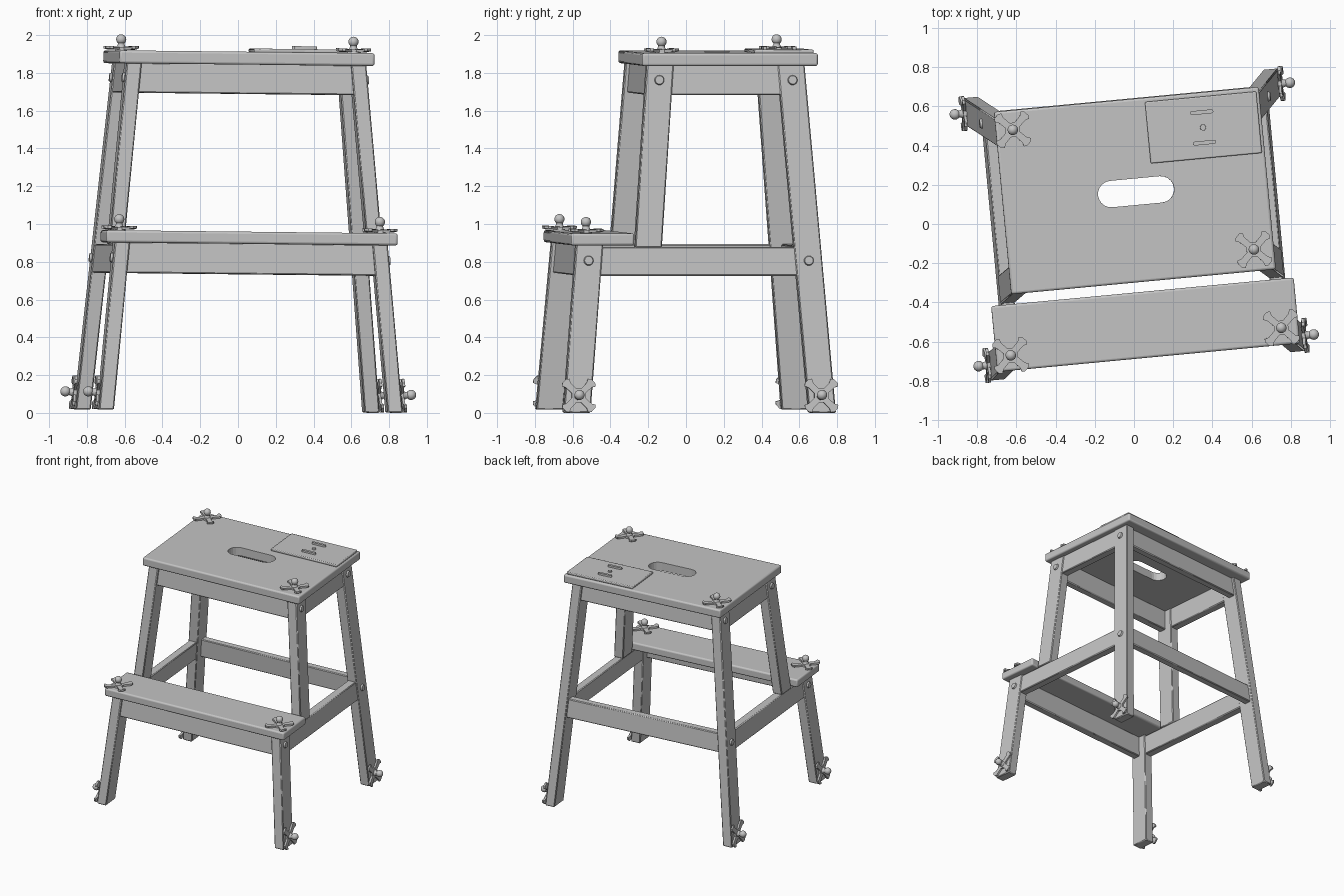
import bpy, bmesh, math
from mathutils import Matrix, Vector

if "Cube" in bpy.data.objects:
    bpy.data.objects.remove(bpy.data.objects["Cube"])

# whole stool is turned a little and leans very slightly
POSE = (Matrix.Translation((0, 0, 0.009)) @ Matrix.Rotation(math.radians(5.4), 4, 'Z')
        @ Matrix.Rotation(0.011, 4, 'Y'))
SX, SY = 0.093, 0.083          # leg splay per unit of height
LEG_X, LEG_Y = 0.08, 0.143     # leg section
BOARD_Z, STEP_Z = 1.903, 0.95  # upper faces of the two boards

grey = bpy.data.materials.new("light_grey")
grey.diffuse_color = (0.55, 0.55, 0.55, 1)
grey.use_nodes = True
grey.node_tree.nodes["Principled BSDF"].inputs["Base Color"].default_value = grey.diffuse_color


def make(name, bm, local=Matrix(), bevel=0.0, segments=1):
    bmesh.ops.recalc_face_normals(bm, faces=bm.faces[:])
    me = bpy.data.meshes.new(name)
    bm.to_mesh(me)
    bm.free()
    me.materials.append(grey)
    ob = bpy.data.objects.new(name, me)
    bpy.context.collection.objects.link(ob)
    ob.matrix_world = POSE @ local
    if bevel:
        mod = ob.modifiers.new("bevel", 'BEVEL')
        mod.width, mod.segments = bevel, segments
        mod.limit_method = 'ANGLE'
    return ob


def prism(name, low, high, sx, sy, bevel=0.006, segments=1):
    """Upright or leaning box between two horizontal end faces."""
    bm = bmesh.new()
    bmesh.ops.create_cube(bm, size=1)
    for v in bm.verts:
        end = Vector(low if v.co.z < 0 else high)
        v.co = end + Vector((v.co.x * sx, v.co.y * sy, 0))
    return make(name, bm, bevel=bevel, segments=segments)


def leg_x(z):
    return 0.768 - SX * z


def back_y(z):
    return 0.65 - SY * z


def front_y(z):
    return -0.655 + SY * z


def upper_y(z):
    return -0.269 + 0.073 * (z - 0.875)


def outline(points, z0, z1, bm):
    """Extruded flat outline."""
    face = bm.faces.new([bm.verts.new((x, y, z0)) for x, y in points])
    ext = bmesh.ops.extrude_face_region(bm, geom=[face])
    for g in ext['geom']:
        if isinstance(g, bmesh.types.BMVert):
            g.co.z = z1


def slot_points(length, width, n=10):
    r, h = width / 2, length / 2 - width / 2
    pts = []
    for side, start in ((1, -90), (-1, 90)):
        for i in range(n + 1):
            a = math.radians(start + 180 * i / n)
            pts.append((side * h + r * math.cos(a), r * math.sin(a)))
    return pts


# top board with hand hole
top = prism("top_board", (0, 0.169, 1.835), (0, 0.169, BOARD_Z), 1.356, 0.934, 0.012, 3)
bm = bmesh.new()
outline(slot_points(0.39, 0.135), 1.7, 2.1, bm)
cutter = make("hand_hole_cutter", bm, Matrix.Translation((0.005, 0.163, 0)))
cutter.hide_render = True
cutter.hide_set(True)
cut = top.modifiers.new("hand_hole", 'BOOLEAN')
cut.operation, cut.object, cut.solver = 'DIFFERENCE', cutter, 'EXACT'

# lower step board
prism("step_board", (0, -0.517, 0.886), (0, -0.517, STEP_Z), 1.55, 0.337, 0.012, 3)

# legs and side rails, mirrored left and right
LEGS = (("back_leg", back_y, 0, 1.84), ("front_leg", front_y, 0, 0.89),
        ("upper_front_leg", upper_y, 0.875, 1.84))
for side, word in ((-1, "left"), (1, "right")):
    for name, fy, z0, z1 in LEGS:
        prism(f"{name}_{word}", (side * leg_x(z0), fy(z0), z0),
              (side * leg_x(z1), fy(z1), z1), LEG_X, LEG_Y)
    for name, z0, z1, y0, y1 in (("lower_side_rail", 0.725, 0.877, -0.585, 0.58),
                                 ("upper_side_rail", 1.68, 1.84, -0.2, 0.5)):
        prism(f"{name}_{word}", (side * leg_x(z0), (y0 + y1) / 2, z0),
              (side * leg_x(z1), (y0 + y1) / 2, z1), 0.068, y1 - y0)

# cross rails at front and back
for name, fy, out, z0, z1 in (("lower_front_rail", front_y, -1, 0.725, 0.89),
                              ("lower_back_rail", back_y, 1, 0.725, 0.877),
                              ("upper_front_rail", upper_y, -1, 1.68, 1.84),
                              ("upper_back_rail", back_y, 1, 1.68, 1.84)):
    prism(name, (0, fy(z0) + out * 0.02, z0), (0, fy(z1) + out * 0.02, z1),
          2 * leg_x((z0 + z1) / 2), 0.06)


def side_frame(side, z, y):
    """Frame on the outer face of a leg, its z axis pointing outward."""
    rot = Vector((side, 0, SX)).to_track_quat('Z', 'Y').to_matrix().to_4x4()
    return Matrix.Translation((side * (leg_x(z) + LEG_X / 2), y, z)) @ rot


# round bolt heads on the legs
for side, word in ((-1, "left"), (1, "right")):
    for name, fy, z in (("front_low", front_y, 0.805), ("back_low", back_y, 0.805),
                        ("front_high", upper_y, 1.76), ("back_high", back_y, 1.76)):
        bm = bmesh.new()
        bmesh.ops.create_cone(bm, cap_ends=True, segments=20, radius1=0.03,
                              radius2=0.022, depth=0.024)
        make(f"bolt_{name}_{word}", bm, side_frame(side, z, fy(z)))


def knob(name, local):
    """Four-armed clip with a stem and ball."""
    bm = bmesh.new()
    pts = []
    for k in range(4):
        a = math.radians(45 + 90 * k)
        c, s = math.cos(a), math.sin(a)
        for u, v in ((0.035, -0.017), (0.078, -0.018), (0.098, -0.028), (0.109, -0.014),
                     (0.109, 0.014), (0.098, 0.028), (0.078, 0.018), (0.035, 0.017)):
            pts.append((u * c - v * s, u * s + v * c))
    outline(pts, 0.004, 0.018, bm)
    for v in bm.verts:                       # arm tips curl up a little
        if v.co.xy.length > 0.09:
            v.co.z += 0.006
    for r1, r2, z0, z1 in ((0.032, 0.018, 0.0, 0.032), (0.018, 0.018, 0.03, 0.06)):
        bmesh.ops.create_cone(bm, cap_ends=True, segments=16, radius1=r1, radius2=r2,
                              depth=z1 - z0, matrix=Matrix.Translation((0, 0, (z0 + z1) / 2)))
    bmesh.ops.create_uvsphere(bm, u_segments=16, v_segments=10, radius=0.027,
                              matrix=Matrix.Translation((0, 0, 0.059)))
    make(name, bm, local)


# knobs on the boards
for i, (x, y, z) in enumerate(((-0.592, 0.536, BOARD_Z), (0.575, -0.187, BOARD_Z),
                               (-0.70, -0.608, STEP_Z), (0.687, -0.598, STEP_Z))):
    knob(f"board_knob_{i}", Matrix.Translation((x, y, z)))
# knobs on the feet
for side, word in ((-1, "left"), (1, "right")):
    for name, fy in (("front", front_y), ("back", back_y)):
        knob(f"foot_knob_{name}_{word}", side_frame(side, 0.09, fy(0.09)))

# thin plate on the top board with two raised bars and a pin
prism("corner_plate", (0.378, 0.457, BOARD_Z - 0.002), (0.378, 0.457, BOARD_Z + 0.018),
      0.57, 0.315, 0.006, 2)
for i, dy in enumerate((-0.078, 0.078)):
    bm = bmesh.new()
    outline(slot_points(0.12, 0.02, 6), 0, 0.018, bm)
    make(f"plate_bar_{i}", bm, Matrix.Translation((0.376, 0.457 + dy, BOARD_Z + 0.015)))
bm = bmesh.new()
bmesh.ops.create_cone(bm, cap_ends=True, segments=16, radius1=0.017, radius2=0.015, depth=0.02)
make("plate_pin", bm, Matrix.Translation((0.376, 0.457, BOARD_Z + 0.017)))

# smooth the round parts, keep hard edges
bpy.ops.object.select_all(action='DESELECT')
for ob in bpy.context.scene.objects:
    if ob is not cutter:
        ob.select_set(True)
        bpy.context.view_layer.objects.active = ob
bpy.ops.object.shade_smooth_by_angle(angle=math.radians(35))
